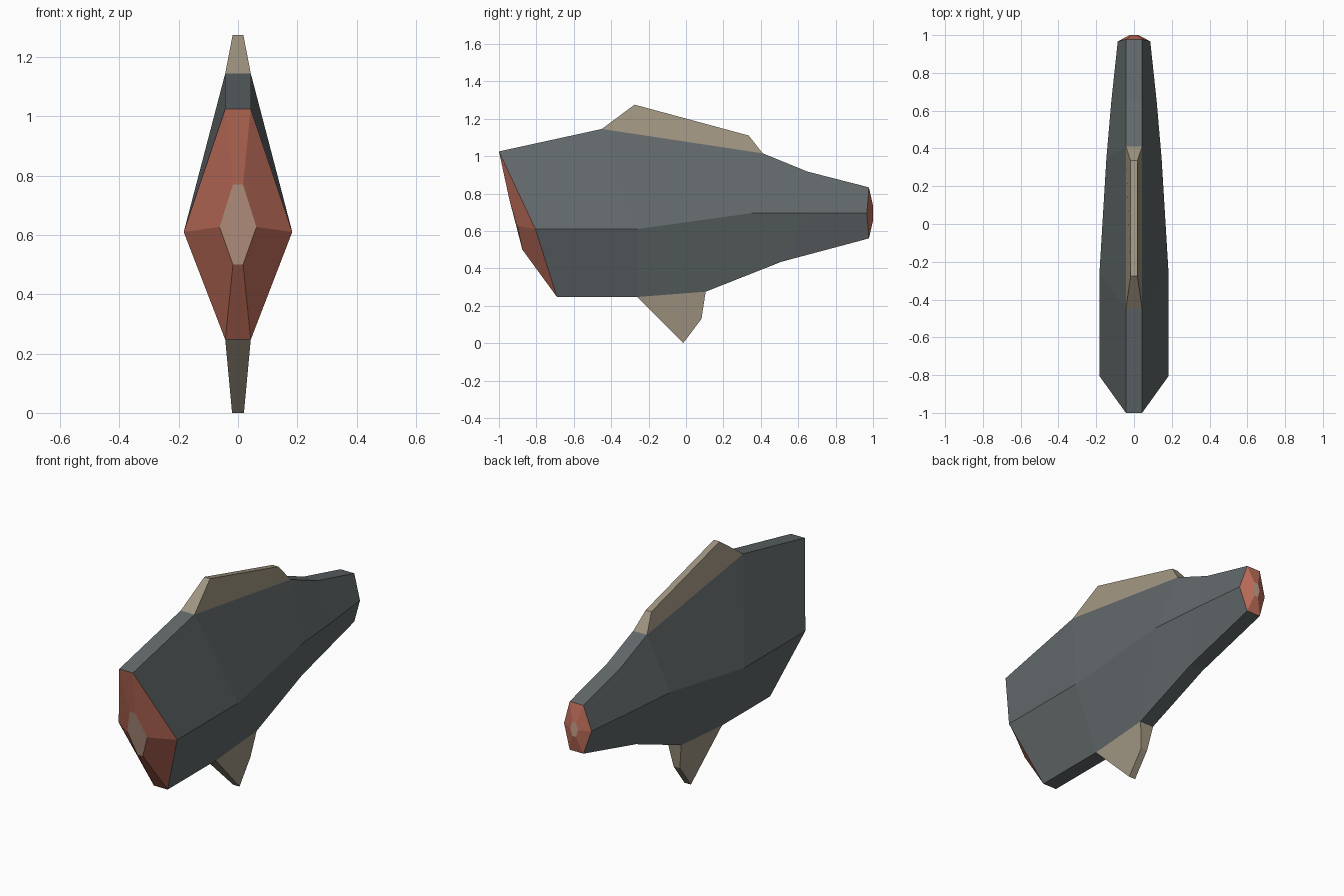
import bpy, bmesh

if "Cube" in bpy.data.objects:
    bpy.data.objects.remove(bpy.data.objects["Cube"])


def srgb(r, g, b):
    def lin(c):
        c /= 255
        return c / 12.92 if c <= 0.04045 else ((c + 0.055) / 1.055) ** 2.4
    return (lin(r), lin(g), lin(b), 1)


def material(name, rgb):
    m = bpy.data.materials.new(name)
    m.diffuse_color = srgb(*rgb)
    m.use_nodes = True
    m.node_tree.nodes["Principled BSDF"].inputs["Base Color"].default_value = m.diffuse_color
    return m


SLATE = material("slate grey", (98, 105, 107))
RED = material("brick red", (192, 111, 91))
PINK = material("pale pink", (198, 160, 140))
STONE = material("stone beige", (160, 149, 129))


def finish(name, bm, mats):
    me = bpy.data.meshes.new(name)
    bm.to_mesh(me)
    bm.free()
    for m in mats:
        me.materials.append(m)
    ob = bpy.data.objects.new(name, me)
    bpy.context.collection.objects.link(ob)
    return ob


def hexagon(top, mid, low):
    """Mirrored six-point section; each row is (half width, y, z)."""
    half = [top, mid, low]
    return half + [(-x, y, z) for x, y, z in reversed(half)]


def loft(name, rings, mats, cap=None):
    """Skin sections from front to back; cap 'front' or 'back' uses material 1."""
    bm = bmesh.new()
    vs = [[bm.verts.new(p) for p in r] for r in rings]
    for a, b in zip(vs, vs[1:]):
        for i in range(6):
            j = (i + 1) % 6
            bm.faces.new((a[i], a[j], b[j], b[i]))
    if cap == "front":
        bm.faces.new(vs[0][::-1]).material_index = 1
    elif cap == "back":
        bm.faces.new(vs[-1]).material_index = 1
    return finish(name, bm, mats)


E = 0.043  # half width of the flat top and bottom edges

# Hull: hexagonal sections, rows leaning differently at each station
hull = [
    hexagon((E, -1.0, 1.025), (0.183, -0.805, 0.61), (E, -0.69, 0.247)),
    hexagon((E, -0.45, 1.145), (0.183, -0.26, 0.61), (E, -0.26, 0.247)),
    hexagon((E, 0.41, 1.015), (0.146, 0.35, 0.695), (E, 0.105, 0.275)),
    hexagon((E, 0.65, 0.917), (0.12, 0.65, 0.695), (E, 0.51, 0.435)),
    hexagon((E, 0.978, 0.833), (0.086, 0.967, 0.695), (E, 0.978, 0.56)),
]
loft("hull", hull, [SLATE])

# Front face: red facets around a pale centre plate
nose = hexagon((0.017, -0.945, 0.77), (0.062, -0.90, 0.627), (0.017, -0.875, 0.50))
loft("front_face", [nose, hull[0]], [RED, PINK], "front")

# Rear face: red facets around a small pale plate
tail = hexagon((0.012, 1.0, 0.735), (0.024, 1.0, 0.695), (0.012, 1.0, 0.655))
loft("rear_face", [hull[-1], tail], [RED, PINK], "back")


def fin(name, base, tip, tip_w):
    """Tapered fin from a base line to a narrower tip line, both as (y, z) pairs."""
    bm = bmesh.new()

    def rect(line, w):
        (y0, z0), (y1, z1) = line
        return [bm.verts.new(p) for p in
                ((-w, y0, z0), (w, y0, z0), (w, y1, z1), (-w, y1, z1))]
    a, b = rect(base, E), rect(tip, tip_w)
    bottom = bm.faces.new(a)
    bm.faces.new(b)
    for i in range(4):
        j = (i + 1) % 4
        bm.faces.new((a[i], a[j], b[j], b[i]))
    bmesh.ops.recalc_face_normals(bm, faces=bm.faces[:])
    bmesh.ops.delete(bm, geom=[bottom], context='FACES_ONLY')  # hidden on the hull
    return finish(name, bm, [STONE])


fin("top_fin", [(-0.45, 1.145), (0.41, 1.015)], [(-0.275, 1.275), (0.335, 1.11)], 0.018)
fin("bottom_fin", [(-0.26, 0.247), (0.105, 0.275)], [(-0.015, 0.0), (0.083, 0.13)], 0.02)
